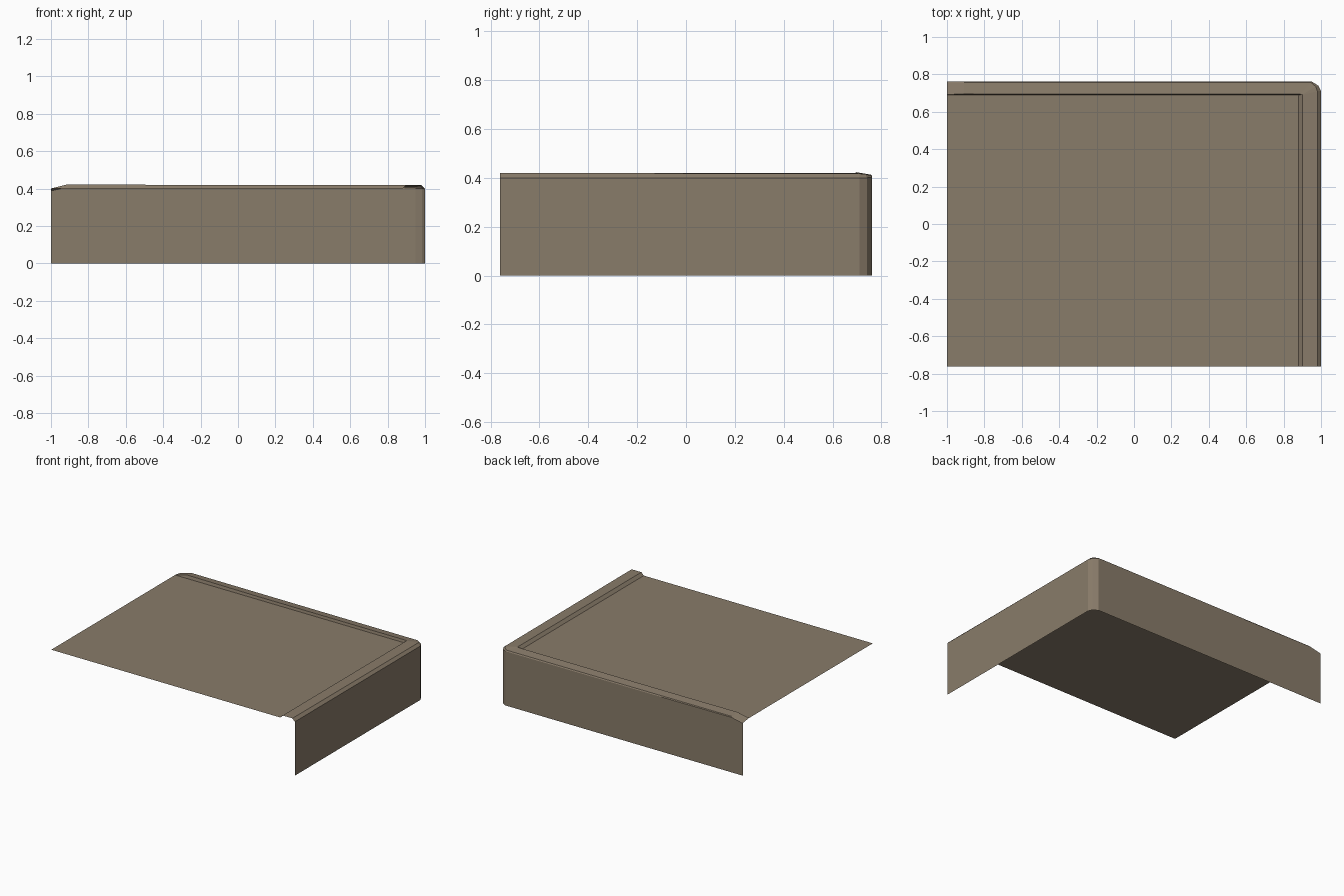
import bpy, bmesh

if "Cube" in bpy.data.objects:
    bpy.data.objects.remove(bpy.data.objects["Cube"])

brown = bpy.data.materials.new("weathered brown")
brown.diffuse_color = (0.25, 0.20, 0.143, 1)
brown.use_nodes = True
brown.node_tree.nodes["Principled BSDF"].inputs["Base Color"].default_value = brown.diffuse_color


def make_object(name, bm):
    mesh = bpy.data.meshes.new(name)
    bm.to_mesh(mesh)
    bm.free()
    mesh.materials.append(brown)
    obj = bpy.data.objects.new(name, mesh)
    bpy.context.collection.objects.link(obj)
    return obj


def strip(name, rows):
    """Skin a row of cross-sections, outward side facing away from the roof."""
    bm = bmesh.new()
    grid = [[bm.verts.new(p) for p in row] for row in rows]
    for a, b in zip(grid, grid[1:]):
        for i in range(len(a) - 1):
            bm.faces.new((a[i], b[i], b[i + 1], a[i + 1]))
    bmesh.ops.remove_doubles(bm, verts=bm.verts, dist=0.0005)
    return make_object(name, bm)


TOP = 0.40           # height of the flat roof
FOOT = (0.88, 0.69)  # inner corner of the raised rim

# Stations: (wall xy, rim outer xy, rim inner xy, foot xy, wall z, outer z, inner z)
stations = [
    ((1.0, -0.762), (0.98, -0.762), (0.90, -0.762), (0.88, -0.762), 0.40, 0.42, 0.42),
    ((1.0, 0.71), (0.98, 0.71), (0.90, 0.69), FOOT, 0.40, 0.417, 0.42),
    ((0.985, 0.74), (0.972, 0.735), (0.90, 0.692), FOOT, 0.40, 0.415, 0.42),
    ((0.95, 0.762), (0.945, 0.757), (0.89, 0.694), FOOT, 0.402, 0.41, 0.42),
    ((-0.33, 0.762), (-0.33, 0.757), (-0.33, 0.694), (-0.33, 0.69), 0.405, 0.412, 0.42),
    ((-0.91, 0.762), (-0.91, 0.757), (-0.91, 0.696), (-0.91, 0.69), 0.408, 0.413, 0.423),
    ((-1.0, 0.762), (-1.0, 0.757), (-1.0, 0.692), (-1.0, 0.69), 0.388, 0.391, 0.401),
]
rows = []
for wall, outer, inner, foot, wz, oz, iz in stations:
    rows.append([(*wall, 0), (*wall, wz), (*outer, oz), (*inner, iz), (*foot, TOP)])

# Right and back walls with the raised rim along their tops
strip("wall_and_rim", rows)

# Flat roof inside the rim
strip("flat_roof", [
    [(FOOT[0], -0.762, TOP), (-1, -0.762, TOP)],
    [(*FOOT, TOP), (-1, FOOT[1], TOP)],
])
